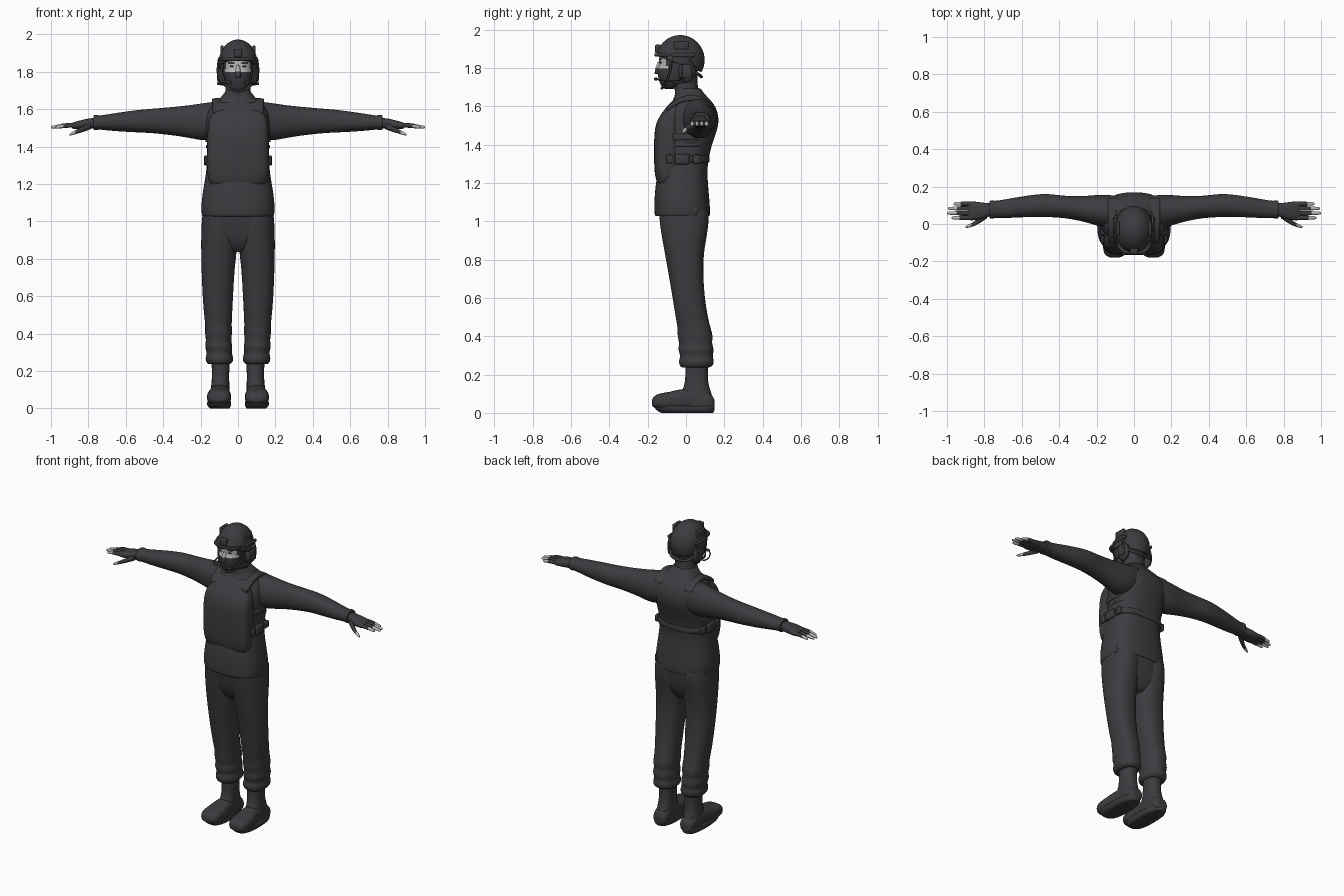
import bpy, bmesh, math
from mathutils import Vector, Matrix


def material(name, col):
    m = bpy.data.materials.new(name)
    m.diffuse_color = (*col, 1)
    return m


CLOTH = material("dark_cloth", (0.045, 0.044, 0.050))
SKIN = material("pale_skin", (0.50, 0.49, 0.48))


def finish(bm, name, mirror=False, subsurf=0, rule=None, mat=CLOTH):
    """Mesh to object: colours, smooth shading, mirror and subdivision."""
    bmesh.ops.recalc_face_normals(bm, faces=bm.faces[:])
    me = bpy.data.meshes.new(name)
    me.materials.append(mat)
    me.materials.append(SKIN)
    for f in bm.faces:
        f.smooth = True
        if rule and rule(f.calc_center_median()):
            f.material_index = 1
    bm.to_mesh(me)
    bm.free()
    me.set_sharp_from_angle(angle=math.radians(60))
    ob = bpy.data.objects.new(name, me)
    bpy.context.collection.objects.link(ob)
    if mirror:
        ob.modifiers.new("mirror", 'MIRROR').use_mirror_merge = False
    if subsurf:
        s = ob.modifiers.new("subsurf", 'SUBSURF')
        s.levels = s.render_levels = subsurf
    return ob


def loft(name, axis, rings, power=2.3, mirror=False, n=24, rule=None, mat=CLOTH):
    """Skin superellipse rings: (position along axis, a0, a1, b0, b1)."""
    bm = bmesh.new()
    order = {'x': (2, 0, 1), 'y': (0, 2, 1), 'z': (0, 1, 2)}[axis]
    loops = []
    for t, a0, a1, b0, b1 in rings:
        loop = []
        for i in range(n):
            w = 2 * math.pi * (i + 0.5) / n
            c, s = math.cos(w), math.sin(w)
            a = (a0 + a1) / 2 + (a1 - a0) / 2 * math.copysign(abs(c) ** (2 / power), c)
            b = (b0 + b1) / 2 + (b1 - b0) / 2 * math.copysign(abs(s) ** (2 / power), s)
            p = {'x': (t, a, b), 'y': (a, t, b), 'z': (a, b, t)}[axis]
            loop.append(bm.verts.new(p))
        loops.append(loop)
    for lo, hi in zip(loops, loops[1:]):
        for i in range(n):
            bm.faces.new((lo[i], lo[(i + 1) % n], hi[(i + 1) % n], hi[i]))
    crease = bm.edges.layers.float.new('crease_edge')
    for loop in (loops[0], loops[-1]):
        for e in bm.faces.new(loop).edges:
            e[crease] = 0.9
    return finish(bm, name, mirror, 2, rule, mat)


def box(name, c, size, mirror=True, bevel=0.006):
    bm = bmesh.new()
    bmesh.ops.create_cube(bm, size=1, matrix=Matrix.Translation(c) @ Matrix.Diagonal((*size, 1)))
    bmesh.ops.bevel(bm, geom=bm.edges[:], offset=bevel, segments=2, affect='EDGES', profile=0.5)
    return finish(bm, name, mirror)


def ball(name, c, r, mirror=True, mat=CLOTH):
    bm = bmesh.new()
    bmesh.ops.create_uvsphere(bm, u_segments=24, v_segments=14, radius=1,
                              matrix=Matrix.Translation(c) @ Matrix.Diagonal((*r, 1)))
    return finish(bm, name, mirror, mat=mat)


def cord(name, pts, r):
    cu = bpy.data.curves.new(name, 'CURVE')
    cu.dimensions = '3D'
    cu.bevel_depth, cu.bevel_resolution, cu.use_fill_caps = r, 2, True
    sp = cu.splines.new('BEZIER')
    sp.bezier_points.add(len(pts) - 1)
    for bp, p in zip(sp.bezier_points, pts):
        bp.co = p
        bp.handle_left_type = bp.handle_right_type = 'AUTO'
    cu.materials.append(CLOTH)
    ob = bpy.data.objects.new(name, cu)
    bpy.context.collection.objects.link(ob)
    ob.modifiers.new("mirror", 'MIRROR').use_mirror_merge = False


def sym(rows):
    return [(z, -w, w, y0, y1) for z, w, y0, y1 in rows]


# Jacket, with the hem, waist, shoulders and collar in one shell
loft("jacket", 'z', sym([
    (1.027, .190, -.160, .122), (1.04, .196, -.166, .127), (1.10, .197, -.166, .124),
    (1.20, .182, -.160, .114), (1.30, .164, -.135, .110), (1.42, .166, -.125, .140),
    (1.50, .175, -.120, .174), (1.57, .172, -.105, .168), (1.62, .145, -.075, .142),
    (1.66, .092, -.055, .100), (1.695, .068, -.058, .075)]), 2.6, n=32)
# Chest plate of the vest, its shoulder straps and side bands
loft("chest_plate", 'z', sym([
    (1.20, .150, -.150, -.02), (1.24, .166, -.165, -.02), (1.36, .166, -.168, -.03),
    (1.48, .164, -.166, -.03), (1.54, .158, -.146, -.03), (1.60, .130, -.100, -.02),
    (1.635, .10, -.065, 0)]), 3.4, n=32)
loft("shoulder_strap", 'y', [
    (-.10, .075, .135, 1.57, 1.60), (-.05, .075, .138, 1.61, 1.642), (.02, .075, .14, 1.635, 1.665),
    (.09, .075, .14, 1.62, 1.65), (.14, .08, .14, 1.575, 1.61)], 4, True)
for i, (z, h, w) in enumerate([(1.44, .016, .177), (1.40, .010, .172), (1.325, .018, .172)]):
    loft(f"side_band_{i}", 'z', sym([
        (z - h, w - .004, -.12, .12), (z - h * .6, w, -.12, .125),
        (z + h * .6, w, -.12, .125), (z + h, w - .004, -.12, .12)]), 2.8)
box("buckle", (.170, -.02, 1.325), (.022, .075, .055))
box("band_clip", (.168, -.085, 1.325), (.020, .035, .045))
box("side_pouch", (.166, .055, 1.325), (.018, .04, .045))
box("hem_tab", (.178, .045, 1.055), (.02, .03, .045))

# Trousers: hips and two legs bunched above the boots
loft("hips", 'z', sym([
    (.835, .05, -.07, .06), (.88, .13, -.108, .09), (.95, .185, -.130, .112),
    (1.06, .190, -.145, .120)]), 2.6)
loft("trouser_leg", 'z', [
    (.238, .040, .160, -.025, .125), (.250, .026, .172, -.036, .145), (.275, .024, .175, -.038, .147),
    (.298, .036, .165, -.028, .138), (.330, .027, .179, -.044, .148), (.362, .038, .170, -.034, .134),
    (.40, .030, .178, -.046, .142), (.44, .034, .174, -.043, .130), (.50, .031, .182, -.055, .114),
    (.60, .026, .190, -.070, .098), (.75, .018, .196, -.096, .088), (.86, .003, .198, -.116, .096),
    (.98, 0, .197, -.138, .121), (1.06, 0, .188, -.142, .118)], 2.3, True)

# Boots
loft("boot_shaft", 'z', [
    (.03, .045, .150, -.03, .145), (.08, .046, .148, -.04, .142), (.13, .046, .143, -.012, .122),
    (.18, .047, .138, -.002, .112), (.30, .044, .145, -.005, .120)], 2.3, True)
loft("boot_foot", 'y', [
    (-.178, .075, .130, .040, .065), (-.170, .052, .152, .028, .085), (-.145, .038, .166, .018, .102),
    (-.09, .035, .167, .010, .108), (-.03, .042, .155, .012, .125), (.04, .046, .148, .012, .13),
    (.11, .046, .148, .008, .11), (.142, .052, .142, .008, .09), (.150, .07, .125, .02, .06)], 2.6, True)
loft("boot_sole", 'z', [
    (0, .046, .150, -.13, .143), (.012, .037, .164, -.155, .150), (.03, .035, .168, -.168, .151),
    (.036, .037, .165, -.168, .149)], 2.6, True)

# Sleeves, gloves and fingers with bare tips
loft("sleeve", 'x', [
    (.08, -.02, .150, 1.45, 1.645), (.17, -.02, .160, 1.425, 1.636), (.25, .008, .150, 1.445, 1.622),
    (.35, .030, .148, 1.460, 1.612), (.44, .036, .160, 1.470, 1.604), (.50, .038, .162, 1.474, 1.60),
    (.60, .036, .148, 1.478, 1.588), (.70, .030, .130, 1.486, 1.572), (.745, .033, .123, 1.492, 1.565),
    (.757, .027, .127, 1.486, 1.572), (.772, .030, .124, 1.490, 1.568)], 2.1, True)
loft("glove_palm", 'x', [
    (.75, .045, .11, 1.500, 1.555), (.79, .036, .112, 1.494, 1.552), (.83, .022, .118, 1.492, 1.544),
    (.87, .018, .122, 1.492, 1.533), (.888, .022, .118, 1.497, 1.526)], 2.5, True)
for i, tip in enumerate((.975, 1.0, .995, .965)):
    y, d = .033 + i * .025, tip - .87
    loft(f"finger_{i}", 'x', [
        (.87 + d * f, y - r, y + r, z - r, z + r) for f, r, z in
        ((0, .0125, 1.515), (.4, .0125, 1.513), (.53, .0125, 1.511), (.55, .0105, 1.511),
         (.88, .0095, 1.505), (.97, .007, 1.503), (1, .003, 1.502))],
        2, True, 12, lambda c, k=.87 + d * .54: c.x > k)
loft("thumb", 'x', [
    (.785, .030, .07, 1.493, 1.530), (.82, .006, .045, 1.480, 1.512), (.85, -.010, .016, 1.471, 1.497),
    (.868, -.016, .006, 1.466, 1.488), (.89, -.022, -.004, 1.459, 1.477), (.90, -.02, -.012, 1.460, 1.468)],
    2, True, 12, lambda c: c.x > .868)

# Head in a face mask with an open eye slot
loft("neck", 'z', sym([(1.60, .085, -.05, .10), (1.66, .070, -.058, .072), (1.72, .066, -.062, .058),
                       (1.80, .066, -.06, .06)]), 2.1)
loft("masked_head", 'z', sym([
    (1.692, .025, -.115, -.06), (1.705, .048, -.130, -.03), (1.735, .066, -.142, .02),
    (1.77, .076, -.150, .05), (1.803, .080, -.148, .065), (1.808, .080, -.142, .066),
    (1.83, .082, -.140, .07), (1.855, .083, -.142, .07), (1.90, .082, -.13, .068),
    (1.93, .06, -.10, .04)]), 2.2, n=32,
    rule=lambda c: 1.804 < c.z < 1.856 and c.y < -.075 and abs(c.x) < .068)
loft("nose_bridge", 'z', sym([(1.77, .018, -.165, -.12), (1.80, .015, -.160, -.12), (1.835, .009, -.146, -.12)]),
     2, rule=lambda c: c.z > 1.80)
ball("eye", (.032, -.131, 1.829), (.012, .008, .005))
ball("eyebrow", (.034, -.134, 1.847), (.021, .007, .004))

# Helmet: ellipsoid cut by a plane that drops toward the back
bm = bmesh.new()
bmesh.ops.create_uvsphere(bm, u_segments=48, v_segments=28, radius=1,
                          matrix=Matrix.Translation((0, -.030, 1.842)) @ Matrix.Diagonal((.104, .127, .130, 1)))
bmesh.ops.bisect_plane(bm, geom=bm.verts[:] + bm.edges[:] + bm.faces[:], plane_co=(0, -.15, 1.862),
                       plane_no=Vector((0, .36, 1)), clear_inner=True)
helmet = finish(bm, "helmet_shell")
sol = helmet.modifiers.new("thickness", 'SOLIDIFY')
sol.thickness, sol.offset = .010, -1
# Helmet fittings
box("helmet_mount", (0, -.146, 1.90), (.042, .03, .045), False)
box("helmet_rail", (.100, -.015, 1.868), (.014, .12, .020))
box("side_patch", (.086, -.025, 1.918), (.016, .075, .045))
loft("helmet_brim", 'z', sym([(1.860, .088, -.162, -.03), (1.866, .093, -.168, -.03),
                              (1.876, .093, -.164, -.03)]), 2.3)

# Headset, microphone and chin straps
ball("ear_cup", (.085, .005, 1.783), (.026, .045, .058))
box("ear_cup_cover", (.104, .005, 1.785), (.016, .05, .07))
cord("cup_arm", [(.100, .03, 1.75), (.108, .03, 1.80), (.103, .02, 1.865)], .006)
cord("microphone_boom", [(.102, 0, 1.755), (.108, -.05, 1.735), (.085, -.13, 1.737), (.06, -.155, 1.742)], .004)
ball("microphone", (.05, -.158, 1.743), (.015, .009, .009))
cord("front_chin_strap", [(.094, -.075, 1.85), (.082, -.085, 1.78), (.055, -.11, 1.715), (0, -.128, 1.693)], .006)
cord("rear_chin_strap", [(.085, .05, 1.81), (.078, .01, 1.74), (.064, -.07, 1.722)], .006)
cord("nape_band", [(.088, .03, 1.79), (.06, .068, 1.765), (0, .08, 1.755)], .009)
